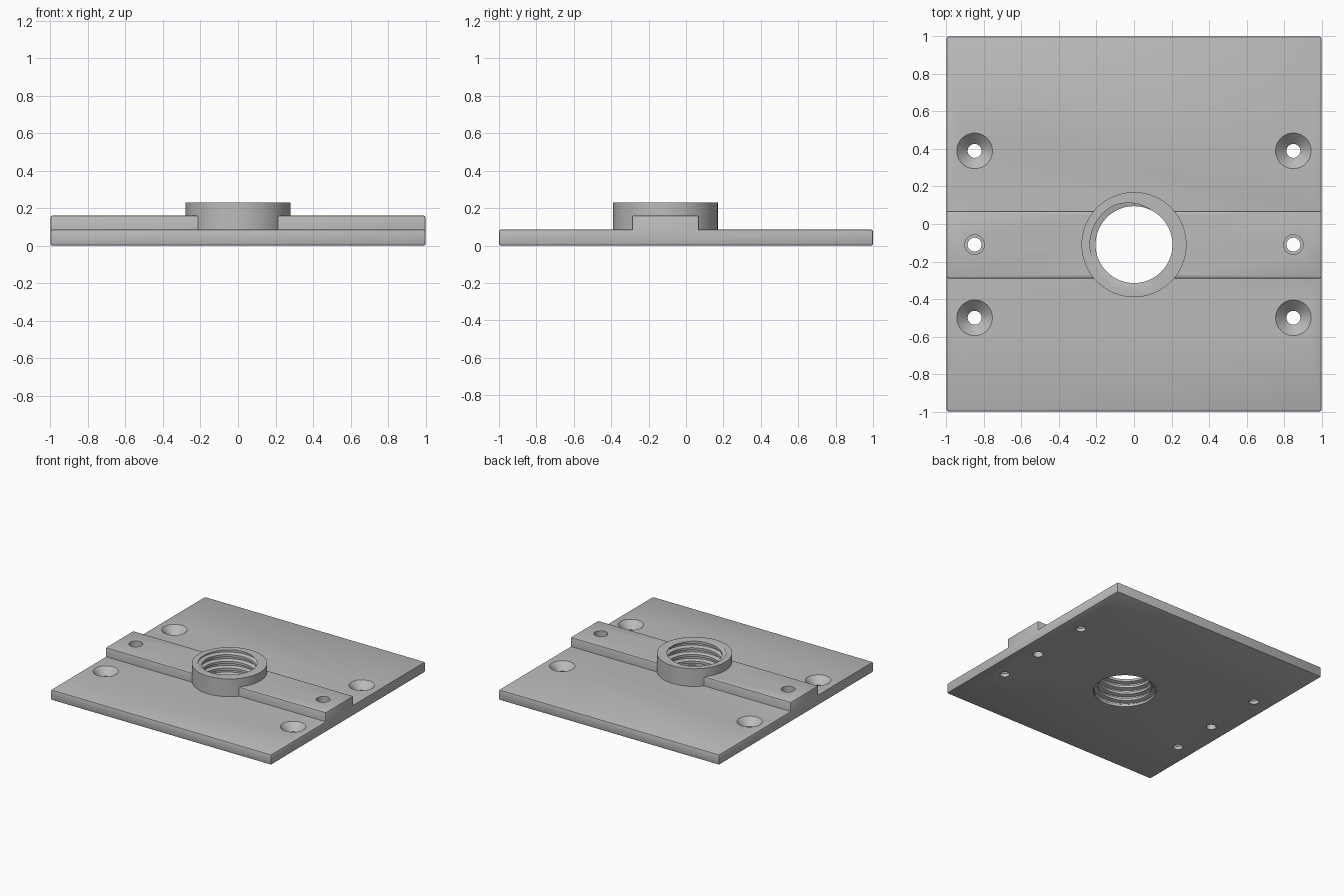
import bpy, bmesh, math
from mathutils import Matrix

if "Cube" in bpy.data.objects:
    bpy.data.objects.remove(bpy.data.objects["Cube"], do_unlink=True)

CENTRE_Y = -0.11
PLATE_TOP, BAR_TOP, COLLAR_TOP = 0.085, 0.16, 0.23
HOLE_X, HOLE_R = 0.85, 0.037

grey = bpy.data.materials.new("light grey")
grey.use_nodes = True
grey.diffuse_color = (0.5, 0.5, 0.5, 1)
grey.node_tree.nodes["Principled BSDF"].inputs["Base Color"].default_value = (0.5, 0.5, 0.5, 1)


def make_object(name, bm):
    bmesh.ops.recalc_face_normals(bm, faces=bm.faces)
    mesh = bpy.data.meshes.new(name)
    bm.to_mesh(mesh)
    bm.free()
    mesh.materials.append(grey)
    obj = bpy.data.objects.new(name, mesh)
    bpy.context.collection.objects.link(obj)
    return obj


def lathe(name, profile, x, y, segments=48):
    """Closed solid of revolution from (radius, z) pairs, bottom to top."""
    bm = bmesh.new()
    rings = []
    for r, z in profile:
        rings.append([bm.verts.new((x + r * math.cos(i * math.tau / segments),
                                    y + r * math.sin(i * math.tau / segments), z))
                      for i in range(segments)])
    for low, high in zip(rings, rings[1:]):
        for i in range(segments):
            j = (i + 1) % segments
            bm.faces.new((low[i], low[j], high[j], high[i]))
    bm.faces.new(rings[0])
    bm.faces.new(rings[-1])
    return make_object(name, bm)


def thread_plug(name, pitch=0.055, turns=6, segments=72):
    """Threaded plug: a profile strip wound along a helix, closed by end fans."""
    # (fraction of pitch, radius): flat crest, flank, flat root, flank
    strip = [(0.0, 0.205), (0.35, 0.205), (0.5, 0.235), (0.85, 0.235)]
    n = len(strip)
    bm = bmesh.new()
    z0 = COLLAR_TOP - 0.675 * pitch - 5 * pitch
    grid = []
    for j in range(segments):
        a = math.pi + j * math.tau / segments
        grid.append([bm.verts.new((r * math.cos(a), CENTRE_Y + r * math.sin(a),
                                   z0 + (turn + f + j / segments) * pitch))
                     for turn in range(turns + 1) for f, r in strip])

    def vert(j, k):
        return grid[j][k] if j < segments else grid[0][k + n]

    rows = turns * n
    for j in range(segments):
        for k in range(rows - 1):
            bm.faces.new((vert(j, k), vert(j + 1, k), vert(j + 1, k + 1), vert(j, k + 1)))
    unused = [v for v in bm.verts if not v.link_faces]
    bmesh.ops.delete(bm, geom=unused, context='VERTS')
    rim = [e for e in bm.edges if e.is_boundary]
    middle = z0 + turns * pitch / 2
    ends = [bm.verts.new((0, CENTRE_Y, z0 - 0.02)),
            bm.verts.new((0, CENTRE_Y, z0 + (turns + 1.2) * pitch))]
    for e in rim:
        top = (e.verts[0].co.z + e.verts[1].co.z) / 2 > middle
        bm.faces.new((e.verts[0], e.verts[1], ends[top]))
    return make_object(name, bm)


def combine(target, tool, operation):
    mod = target.modifiers.new(tool.name, 'BOOLEAN')
    mod.operation = operation
    mod.solver = 'EXACT'
    mod.object = tool
    bpy.context.view_layer.objects.active = target
    bpy.ops.object.modifier_apply(modifier=mod.name)
    bpy.data.objects.remove(tool, do_unlink=True)


# Square plate with raised cross bar, extruded along x
outline = [(-1, 0), (1, 0), (1, PLATE_TOP), (0.07, PLATE_TOP), (0.07, BAR_TOP),
           (-0.29, BAR_TOP), (-0.29, PLATE_TOP), (-1, PLATE_TOP)]
bm = bmesh.new()
end = bm.faces.new([bm.verts.new((-1, y, z)) for y, z in outline])
side = bmesh.ops.extrude_face_region(bm, geom=[end])
bmesh.ops.translate(bm, vec=(2, 0, 0), verts=[v for v in side["geom"] if isinstance(v, bmesh.types.BMVert)])
bmesh.ops.recalc_face_normals(bm, faces=bm.faces)
convex = [e for e in bm.edges if e.calc_face_angle_signed() > 0.1]
bmesh.ops.bevel(bm, geom=convex, offset=0.01, segments=2, profile=0.5, affect='EDGES')
base = make_object("mounting_plate", bm)

# Round collar
combine(base, lathe("collar", [(0.28, 0.03), (0.28, COLLAR_TOP)], 0, CENTRE_Y, 96), 'UNION')

# Threaded bore with a relief at the bottom
combine(base, thread_plug("thread_cutter"), 'DIFFERENCE')
combine(base, lathe("bore_relief", [(0.236, -0.05), (0.236, 0.018), (0.204, 0.03)], 0, CENTRE_Y, 72), 'DIFFERENCE')

# Countersunk screw holes and stepped bar holes
for x in (-HOLE_X, HOLE_X):
    for y in (0.39, -0.5):
        combine(base, lathe("countersink", [(HOLE_R, -0.05), (HOLE_R, PLATE_TOP - 0.058),
                                            (0.095, PLATE_TOP), (0.095, 0.3)], x, y), 'DIFFERENCE')
    combine(base, lathe("bar_hole", [(HOLE_R, -0.05), (HOLE_R, 0.1),
                                     (0.052, 0.1), (0.052, 0.3)], x, CENTRE_Y), 'DIFFERENCE')

bpy.ops.object.select_all(action='DESELECT')
base.select_set(True)
bpy.context.view_layer.objects.active = base
bpy.ops.object.shade_smooth_by_angle(angle=math.radians(25))
